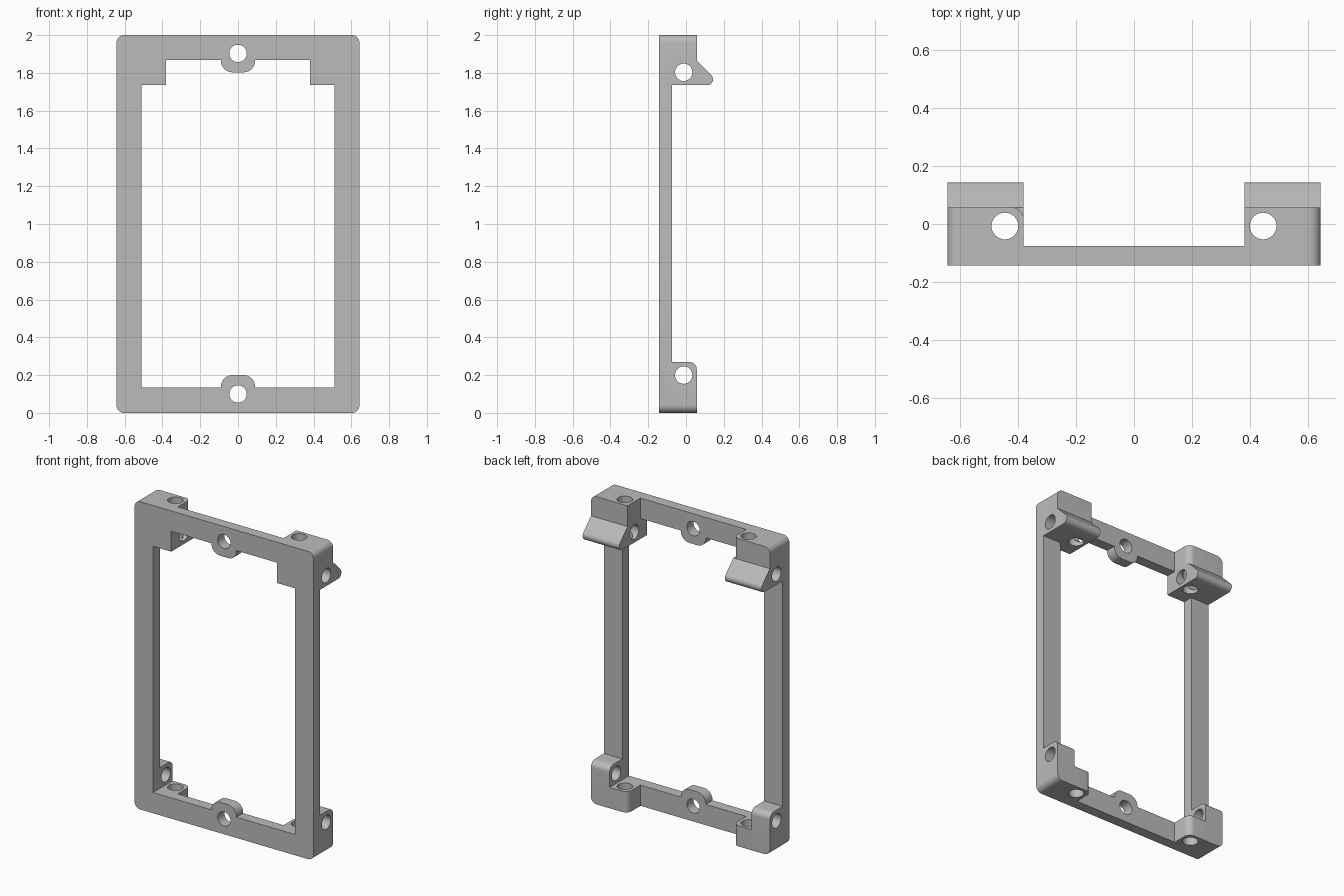
import bpy, bmesh, math
from mathutils import Vector

cube = bpy.data.objects.get("Cube")
if cube:
    bpy.data.objects.remove(cube, do_unlink=True)

# Main dimensions
HALF_W, HEIGHT = 0.643, 2.0
FRONT, PLATE_BACK, BLOCK_BACK = -0.143, -0.075, 0.057
EMBED = -0.11          # blocks start inside the plate thickness
OUT = 0.75             # oversize, trimmed by the rounded outline
INNER_X, BLOCK_X = 0.51, 0.38
HOLE_R, FILLET = 0.046, 0.04

grey = bpy.data.materials.new("plain grey")
grey.use_nodes = True
grey.diffuse_color = (0.5, 0.5, 0.5, 1)
grey.node_tree.nodes["Principled BSDF"].inputs["Base Color"].default_value = (0.5, 0.5, 0.5, 1)


def fillet(corners, steps=8):
    """Turn (a, b[, radius]) corners into a polygon with rounded corners."""
    pts = []
    for i, c in enumerate(corners):
        p = Vector(c[:2])
        if len(c) < 3:
            pts.append(p)
            continue
        u = (Vector(corners[i - 1][:2]) - p).normalized()
        v = (Vector(corners[(i + 1) % len(corners)][:2]) - p).normalized()
        half = u.angle(v) / 2
        centre = p + (u + v).normalized() * c[2] / math.sin(half)
        start = p + u * c[2] / math.tan(half) - centre
        end = p + v * c[2] / math.tan(half) - centre
        turn = math.atan2(start.x * end.y - start.y * end.x, start.dot(end))
        for k in range(steps + 1):
            t = turn * k / steps
            pts.append(centre + Vector((start.x * math.cos(t) - start.y * math.sin(t),
                                        start.x * math.sin(t) + start.y * math.cos(t))))
    return pts


def circle(a, b, n=40):
    return [Vector((a + HOLE_R * math.cos(math.tau * k / n),
                    b + HOLE_R * math.sin(math.tau * k / n))) for k in range(n)]


def prism(name, axis, pts, lo, hi):
    """Extrude a 2D outline along one axis."""
    place = {"X": lambda p, d: (d, p.x, p.y),
             "Y": lambda p, d: (p.x, d, p.y),
             "Z": lambda p, d: (p.x, p.y, d)}[axis]
    lo, hi = min(lo, hi), max(lo, hi)
    bm = bmesh.new()
    rings = [[bm.verts.new(place(p, d)) for p in pts] for d in (lo, hi)]
    for ring in rings:
        bm.faces.new(ring)
    for i in range(len(pts)):
        bm.faces.new((rings[0][i - 1], rings[0][i], rings[1][i], rings[1][i - 1]))
    bmesh.ops.recalc_face_normals(bm, faces=bm.faces)
    mesh = bpy.data.meshes.new(name)
    bm.to_mesh(mesh)
    bm.free()
    mesh.materials.append(grey)
    obj = bpy.data.objects.new(name, mesh)
    bpy.context.collection.objects.link(obj)
    return obj


def combine(base, tool, operation):
    """Apply a boolean and remove the tool."""
    bpy.context.view_layer.objects.active = base
    mod = base.modifiers.new("combine", "BOOLEAN")
    mod.operation, mod.object, mod.solver = operation, tool, "EXACT"
    bpy.ops.object.modifier_apply(modifier=mod.name)
    bpy.data.objects.remove(tool, do_unlink=True)


def rect(a0, b0, a1, b1):
    return [(a0, b0), (a1, b0), (a1, b1), (a0, b1)]


# Front plate with its opening, stepped top corners and screw bosses
frame = prism("mounting_frame", "Y", fillet(rect(-OUT, -0.1, OUT, 2.1)), FRONT, PLATE_BACK)
right_half = [(0.09, 0.135), (INNER_X, 0.135), (INNER_X, 1.735), (BLOCK_X, 1.735),
              (BLOCK_X, 1.867), (0.09, 1.867), (0.09, 1.803, 0.06)]
low_boss = [(0.09, 0.2, 0.06)]
half = low_boss + right_half
opening = half + [(-c[0], *c[1:]) for c in reversed(half)]
combine(frame, prism("opening", "Y", fillet(opening), -0.4, 0.4), "DIFFERENCE")

for s in (-1, 1):
    # Lower corner: upright arm and sideways arm
    arm = fillet([(EMBED, -0.1), (BLOCK_BACK, -0.1), (BLOCK_BACK, 0.27, FILLET), (EMBED, 0.27)])
    combine(frame, prism("upright_arm", "X", arm, s * INNER_X, s * OUT), "UNION")
    foot = fillet([(s * OUT, EMBED), (s * BLOCK_X, EMBED),
                   (s * BLOCK_X, BLOCK_BACK, FILLET), (s * OUT, BLOCK_BACK)])
    combine(frame, prism("sideways_arm", "Z", foot, -0.1, 0.135), "UNION")

    # Upper corner block, inner edge rounded on one side only
    inner = (s * BLOCK_X, BLOCK_BACK, FILLET) if s < 0 else (s * BLOCK_X, BLOCK_BACK)
    block = fillet([(s * OUT, EMBED), (s * BLOCK_X, EMBED), inner, (s * OUT, BLOCK_BACK)])
    combine(frame, prism("upper_block", "Z", block, 1.735, 2.1), "UNION")

    # Wedge-shaped catch behind the upper block
    catch = fillet([(0, 1.735), (0.187, 1.735, 0.031), (BLOCK_BACK, 1.865), (0, 1.865)])
    combine(frame, prism("catch", "X", catch, s * BLOCK_X, s * OUT), "UNION")

# Trim everything to the rounded outer outline
outline = [(*c, FILLET) for c in rect(-HALF_W, 0, HALF_W, HEIGHT)]
combine(frame, prism("outline", "Y", fillet(outline), -0.4, 0.4), "INTERSECT")

# Screw holes: front to back, side to side, top to bottom
for z in (0.1, 1.903):
    combine(frame, prism("front_hole", "Y", circle(0, z), -0.4, 0.4), "DIFFERENCE")
for z in (0.2, 1.803):
    combine(frame, prism("side_hole", "X", circle(-0.012, z), -1, 1), "DIFFERENCE")
for x in (-0.445, 0.445):
    combine(frame, prism("upright_hole", "Z", circle(x, -0.007), -0.2, 2.2), "DIFFERENCE")

# Smooth the fillets and bores, keep the edges crisp
bpy.ops.object.select_all(action="DESELECT")
frame.select_set(True)
bpy.context.view_layer.objects.active = frame
bpy.ops.object.shade_smooth_by_angle(angle=math.radians(30))
